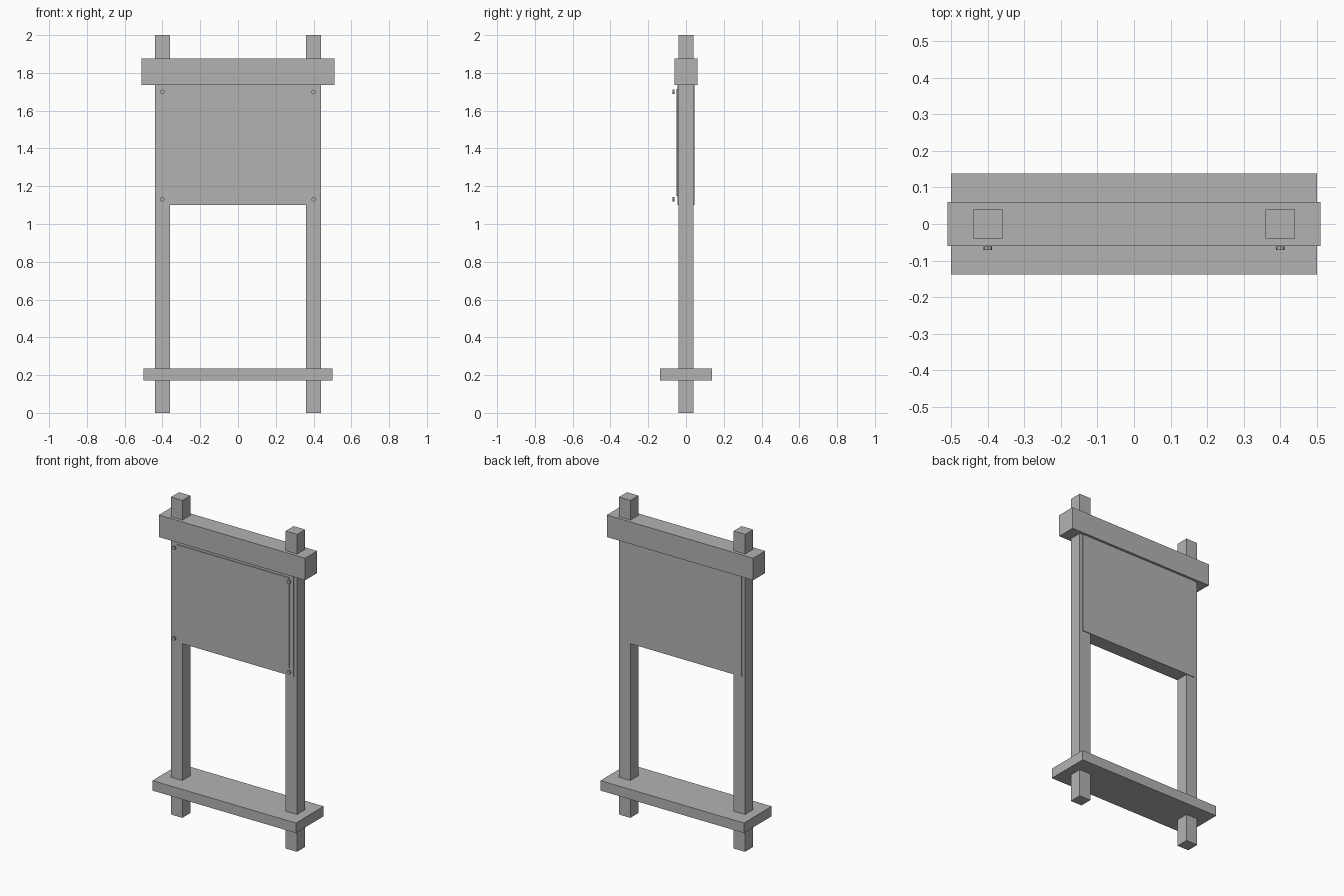
import bpy
import math

cube = bpy.data.objects.get("Cube")
if cube:
    bpy.data.objects.remove(cube, do_unlink=True)

grey = bpy.data.materials.new("plain_grey")
grey.use_nodes = True
colour = (0.45, 0.45, 0.45, 1)
grey.diffuse_color = colour
grey.node_tree.nodes["Principled BSDF"].inputs["Base Color"].default_value = colour


def box(name, x, y, z):
    """Box given as (min, max) on each axis."""
    spans = (x, y, z)
    bpy.ops.mesh.primitive_cube_add(size=1, location=[sum(s) / 2 for s in spans])
    ob = bpy.context.object
    ob.name = name
    ob.scale = [s[1] - s[0] for s in spans]
    bpy.ops.object.transform_apply(location=False, rotation=False, scale=True)
    ob.data.materials.append(grey)


def bolt(name, x, z):
    """Small octagonal bolt head facing the front."""
    bpy.ops.mesh.primitive_cylinder_add(
        vertices=8, radius=0.012, depth=0.009,
        location=(x, -0.066, z), rotation=(math.pi / 2, 0, 0))
    ob = bpy.context.object
    ob.name = name
    ob.data.materials.append(grey)


# Posts and the bolts in front of them
for side, s in (("left", 1), ("right", -1)):
    box(side + "_post", (s * 0.4 - 0.04, s * 0.4 + 0.04), (-0.04, 0.04), (0, 2))
    bolt(side + "_upper_bolt", s * 0.4, 1.70)
    bolt(side + "_lower_bolt", s * 0.4, 1.13)

# Cross members
box("top_beam", (-0.51, 0.51), (-0.06, 0.06), (1.737, 1.876))
box("bottom_shelf", (-0.5, 0.5), (-0.138, 0.138), (0.172, 0.235))

# Notice board and its thin front sheet
box("notice_board", (-0.42, 0.42), (-0.045, 0.045), (1.10, 1.737))
box("front_sheet", (-0.39, 0.39), (-0.049, -0.044), (1.148, 1.716))
